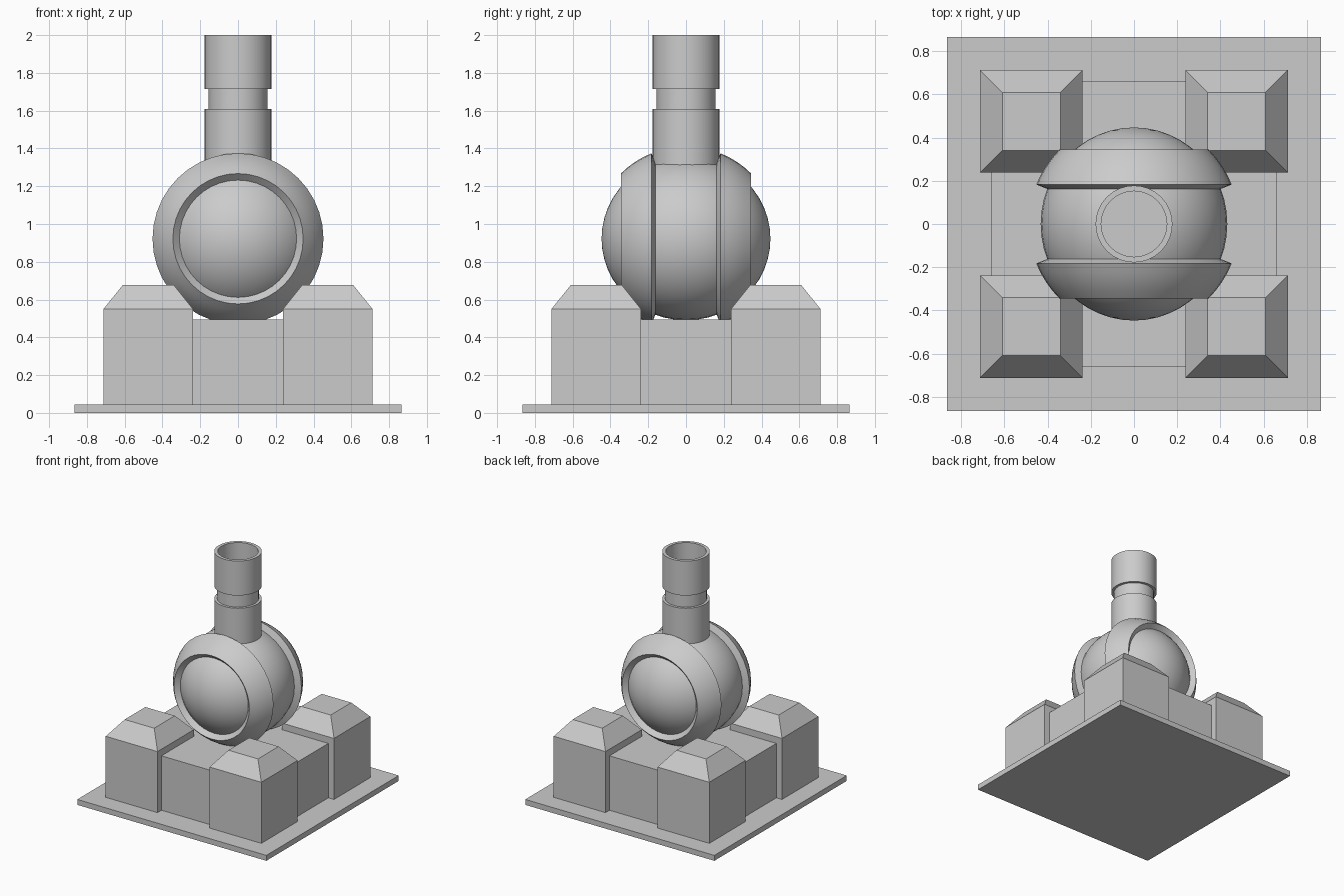
import bpy, bmesh, math
from mathutils import Matrix, Vector

if "Cube" in bpy.data.objects:
    bpy.data.objects.remove(bpy.data.objects["Cube"])

grey = bpy.data.materials.new("plain grey")
grey.diffuse_color = (0.6, 0.6, 0.6, 1)
grey.use_nodes = True
grey.node_tree.nodes["Principled BSDF"].inputs["Base Color"].default_value = grey.diffuse_color
CZ = 0.922  # height of the ball centre


def finish(bm, name, smooth=False):
    bmesh.ops.recalc_face_normals(bm, faces=bm.faces)
    me = bpy.data.meshes.new(name)
    bm.to_mesh(me)
    bm.free()
    ob = bpy.data.objects.new(name, me)
    bpy.context.collection.objects.link(ob)
    me.materials.append(grey)
    if smooth:
        bpy.ops.object.select_all(action='DESELECT')
        ob.select_set(True)
        bpy.context.view_layer.objects.active = ob
        bpy.ops.object.shade_smooth_by_angle(angle=math.radians(30))
    return ob


def box(name, half, z0, z1):
    bm = bmesh.new()
    m = Matrix.Translation((0, 0, (z0 + z1) / 2)) @ Matrix.Diagonal((2 * half, 2 * half, z1 - z0, 1))
    bmesh.ops.create_cube(bm, size=1, matrix=m)
    return finish(bm, name)


def lathe(name, profile, closed=False, matrix=Matrix(), n=32):
    # revolve (radius, height) points about z, then place with matrix
    bm = bmesh.new()
    vs = [bm.verts.new((r, 0, h)) for r, h in profile]
    es = [bm.edges.new(p) for p in zip(vs, vs[1:])]
    if closed:
        es.append(bm.edges.new((vs[-1], vs[0])))
    bmesh.ops.spin(bm, geom=vs + es, cent=(0, 0, 0), axis=(0, 0, 1),
                   angle=2 * math.pi, steps=n, use_merge=False)
    bmesh.ops.remove_doubles(bm, verts=bm.verts, dist=1e-5)
    bmesh.ops.transform(bm, matrix=matrix, verts=bm.verts)
    return finish(bm, name, True)


# Base plate and central plinth
box("base_plate", 0.865, 0, 0.045)
box("central_plinth", 0.66, 0.045, 0.495)

# Four corner blocks with tapered tops
for sx, sy, label in ((-1, -1, "front_left"), (1, -1, "front_right"),
                      (-1, 1, "back_left"), (1, 1, "back_right")):
    bm = bmesh.new()
    c = Vector((sx * 0.475, sy * 0.475, 0))
    rings = []
    for half, z in ((0.237, 0.045), (0.237, 0.55), (0.135, 0.677)):
        rings.append([bm.verts.new(c + Vector((a * half, b * half, z)))
                      for a, b in ((-1, -1), (1, -1), (1, 1), (-1, 1))])
    for lo, hi in zip(rings, rings[1:]):
        for i in range(4):
            j = (i + 1) % 4
            bm.faces.new((lo[i], lo[j], hi[j], hi[i]))
    bm.faces.new(rings[0])
    bm.faces.new(rings[-1])
    finish(bm, label + "_block")

# Ball, slightly longer front to back
bm = bmesh.new()
m = (Matrix.Translation((0, 0, CZ)) @ Matrix.Diagonal((0.432, 0.447, 0.432, 1))
     @ Matrix.Rotation(math.pi / 2, 4, 'X'))
bmesh.ops.create_uvsphere(bm, u_segments=40, v_segments=24, radius=1, matrix=m)
finish(bm, "ball", True)

# Raised shell bands on the front and back of the ball
angles = [math.radians(22 + 23 * i / 4) for i in range(5)]
band = [(0.488 * math.cos(a), 0.488 * math.sin(a)) for a in angles]
band += [(0.434 * math.cos(a), 0.434 * math.sin(a)) for a in reversed(angles)]
for s, label in ((1, "front"), (-1, "back")):
    lathe(label + "_shell_band", band, True,
          Matrix.Translation((0, 0, CZ)) @ Matrix.Rotation(s * math.pi / 2, 4, 'X'), 40)

# Hollow neck with a groove
lathe("neck", [(0, 1.25), (0.178, 1.25), (0.178, 1.61), (0.157, 1.61), (0.157, 1.715),
               (0.178, 1.715), (0.178, 2.0), (0.152, 2.0), (0.152, 1.72), (0, 1.72)])
